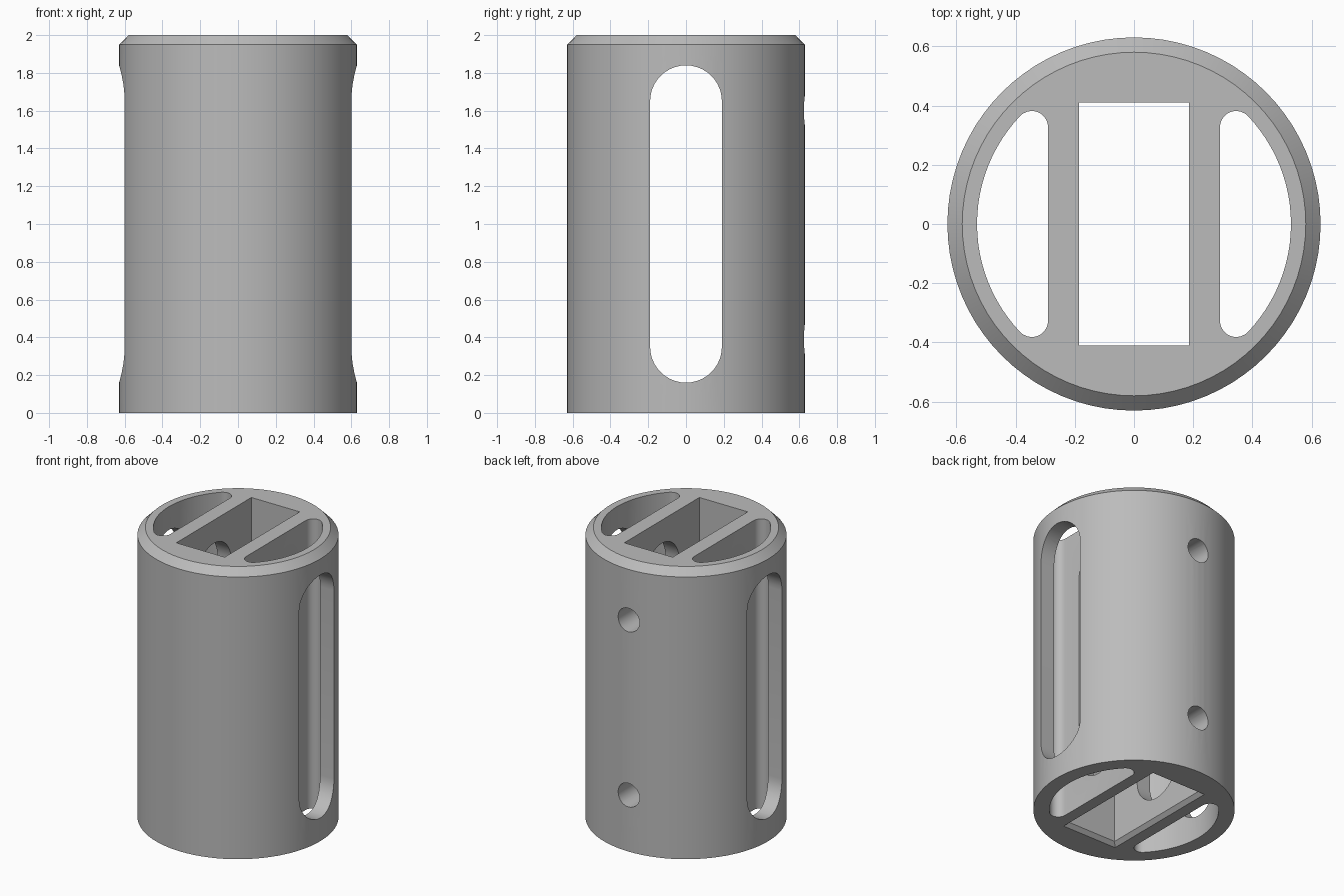
import bpy, bmesh
from math import sin, cos, pi, atan2, sqrt
from mathutils import Vector

cube = bpy.data.objects.get("Cube")
if cube:
    bpy.data.objects.remove(cube, do_unlink=True)

grey = bpy.data.materials.new("light_grey")
grey.use_nodes = True
colour = (0.5, 0.5, 0.5, 1)
grey.diffuse_color = colour
grey.node_tree.nodes["Principled BSDF"].inputs["Base Color"].default_value = colour

R, H = 0.63, 2.0


def arc(cx, cy, r, a0, a1, n):
    return [(cx + r * cos(a0 + (a1 - a0) * i / n), cy + r * sin(a0 + (a1 - a0) * i / n))
            for i in range(n + 1)]


def circle(r, n=80, cx=0, cy=0):
    return arc(cx, cy, r, 0, 2 * pi, n)[:-1]


def rect(w, d):
    return [(-w, -d), (w, -d), (w, d), (-w, d)]


def loft(name, rings):
    """Closed solid through rings of 3D points."""
    bm = bmesh.new()
    loops = [[bm.verts.new(p) for p in ring] for ring in rings]
    n = len(loops[0])
    for a, b in zip(loops, loops[1:]):
        for i in range(n):
            j = (i + 1) % n
            bm.faces.new((a[i], a[j], b[j], b[i]))
    bm.faces.new(loops[0][::-1])
    bm.faces.new(loops[-1])
    bmesh.ops.recalc_face_normals(bm, faces=bm.faces)
    mesh = bpy.data.meshes.new(name)
    bm.to_mesh(mesh)
    bm.free()
    mesh.materials.append(grey)
    obj = bpy.data.objects.new(name, mesh)
    bpy.context.collection.objects.link(obj)
    return obj


def upright(pts, z):
    return [Vector((x, y, z)) for x, y in pts]


# Cylindrical housing with a bevelled top rim
housing = loft("housing", [upright(circle(r), z) for r, z in
                           ((R, 0), (R, H - 0.05), (R - 0.05, H))])

cutters = []

# Rectangular central channel, flared at the bottom mouth
cutters.append(loft("channel_cutter", [
    upright(rect(0.185 + f, 0.41 + f), z)
    for f, z in ((0.035, -0.01), (0, 0.025), (0, H + 0.1))]))

# Rounded segment channel on each side
flat, inner, fillet = 0.29, 0.53, 0.055
fx = flat + fillet
fy = sqrt((inner - fillet) ** 2 - fx ** 2)
a = atan2(fy, fx)
segment = (arc(0, 0, inner, -a, a, 24) + arc(fx, fy, fillet, a, pi, 10)[1:]
           + arc(fx, -fy, fillet, pi, 2 * pi - a, 10)[:-1])
for side in (1, -1):
    pts = [(side * x, y) for x, y in segment]
    cutters.append(loft("side_channel_cutter", [upright(pts, z) for z in (-0.1, H + 0.1)]))

# Tall round-ended window straight through from side to side
w, low, high = 0.19, 0.16, 1.84
window = arc(0, high - w, w, 0, pi, 20) + arc(0, low + w, w, pi, 2 * pi, 20)
cutters.append(loft("window_cutter", [[Vector((x, y, z)) for y, z in window] for x in (-1, 1)]))

# Two screw holes in the back wall
for z in (0.39, 1.6):
    hole = circle(0.082, 28, 0, z)
    cutters.append(loft("screw_hole_cutter", [[Vector((px, y, pz)) for px, pz in hole]
                                              for y in (0.2, 0.8)]))

# Cut the openings
bpy.ops.object.select_all(action="DESELECT")
bpy.context.view_layer.objects.active = housing
housing.select_set(True)
for cutter in cutters:
    cutter.hide_render = True
    mod = housing.modifiers.new("cut", "BOOLEAN")
    mod.operation, mod.solver, mod.object = "DIFFERENCE", "EXACT", cutter
    bpy.ops.object.modifier_apply(modifier=mod.name)
    bpy.data.objects.remove(cutter, do_unlink=True)

bpy.ops.object.shade_smooth_by_angle(angle=0.5)
